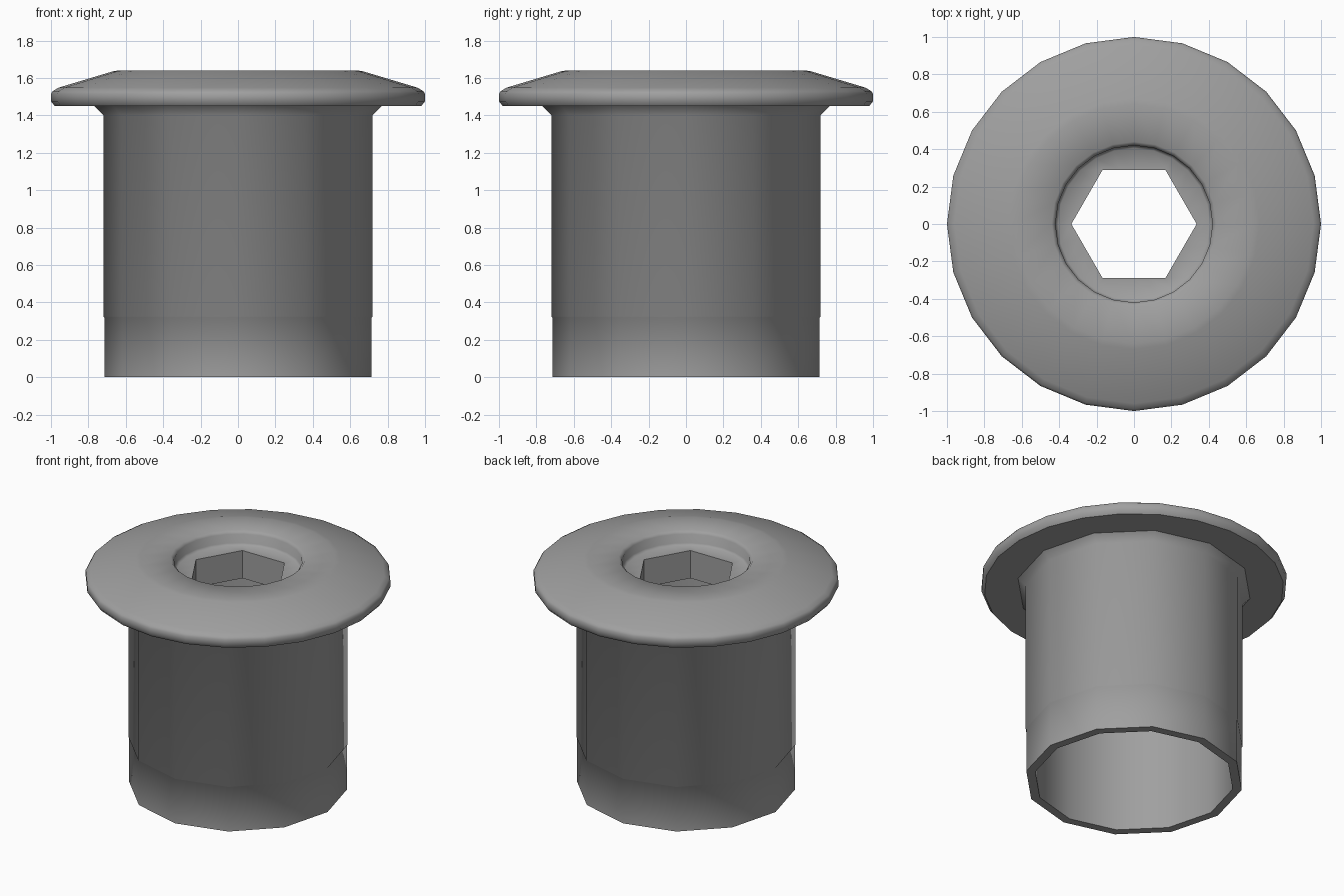
import bpy
import bmesh
from math import cos, sin, pi, radians

cube = bpy.data.objects.get("Cube")
if cube:
    bpy.data.objects.remove(cube)

# Plain grey metal
metal = bpy.data.materials.new("grey metal")
metal.use_nodes = True
GREY = (0.35, 0.35, 0.35, 1)
metal.diffuse_color = GREY
metal.node_tree.nodes["Principled BSDF"].inputs["Base Color"].default_value = GREY

HEX_APOTHEM = 0.29


def hex_radius(angle):
    """Distance from the axis to a hexagon with corners on the x axis."""
    return HEX_APOTHEM / cos(angle % (pi / 3) - pi / 6)


def lathe(name, profile, sides):
    """Spin a closed profile of (radius, z); radius None follows the hexagon."""
    bm = bmesh.new()
    rings = []
    for r, z in profile:
        ring = []
        for i in range(sides):
            a = 2 * pi * i / sides
            d = hex_radius(a + 1e-9) if r is None else r
            ring.append(bm.verts.new((d * cos(a), d * sin(a), z)))
        rings.append(ring)
    for k, low in enumerate(rings):
        high = rings[(k + 1) % len(rings)]
        for i in range(sides):
            j = (i + 1) % sides
            bm.faces.new((low[i], low[j], high[j], high[i]))
    bmesh.ops.recalc_face_normals(bm, faces=bm.faces)
    mesh = bpy.data.meshes.new(name)
    bm.to_mesh(mesh)
    bm.free()
    mesh.materials.append(metal)
    obj = bpy.data.objects.new(name, mesh)
    bpy.context.collection.objects.link(obj)
    bpy.ops.object.select_all(action='DESELECT')
    obj.select_set(True)
    bpy.context.view_layer.objects.active = obj
    bpy.ops.object.shade_smooth_by_angle(angle=radians(50))
    return obj


# Flanged head: hex socket, round recess, sloped rim, flat underside
lathe("flanged_head", [
    (None, 1.34), (None, 1.54),
    (0.405, 1.54), (0.42, 1.555), (0.42, 1.62), (0.44, 1.64),
    (0.64, 1.64), (0.67, 1.635),
    (0.96, 1.548), (0.99, 1.53), (1.0, 1.515), (1.0, 1.475), (0.98, 1.45),
    (0.68, 1.45), (0.68, 1.34),
], 24)

# Hollow barrel with a slightly narrower foot and a flared neck
lathe("hollow_barrel", [
    (0.655, 0), (0.715, 0), (0.715, 0.32), (0.72, 0.325),
    (0.72, 1.4), (0.77, 1.45), (0.655, 1.45),
], 12)
